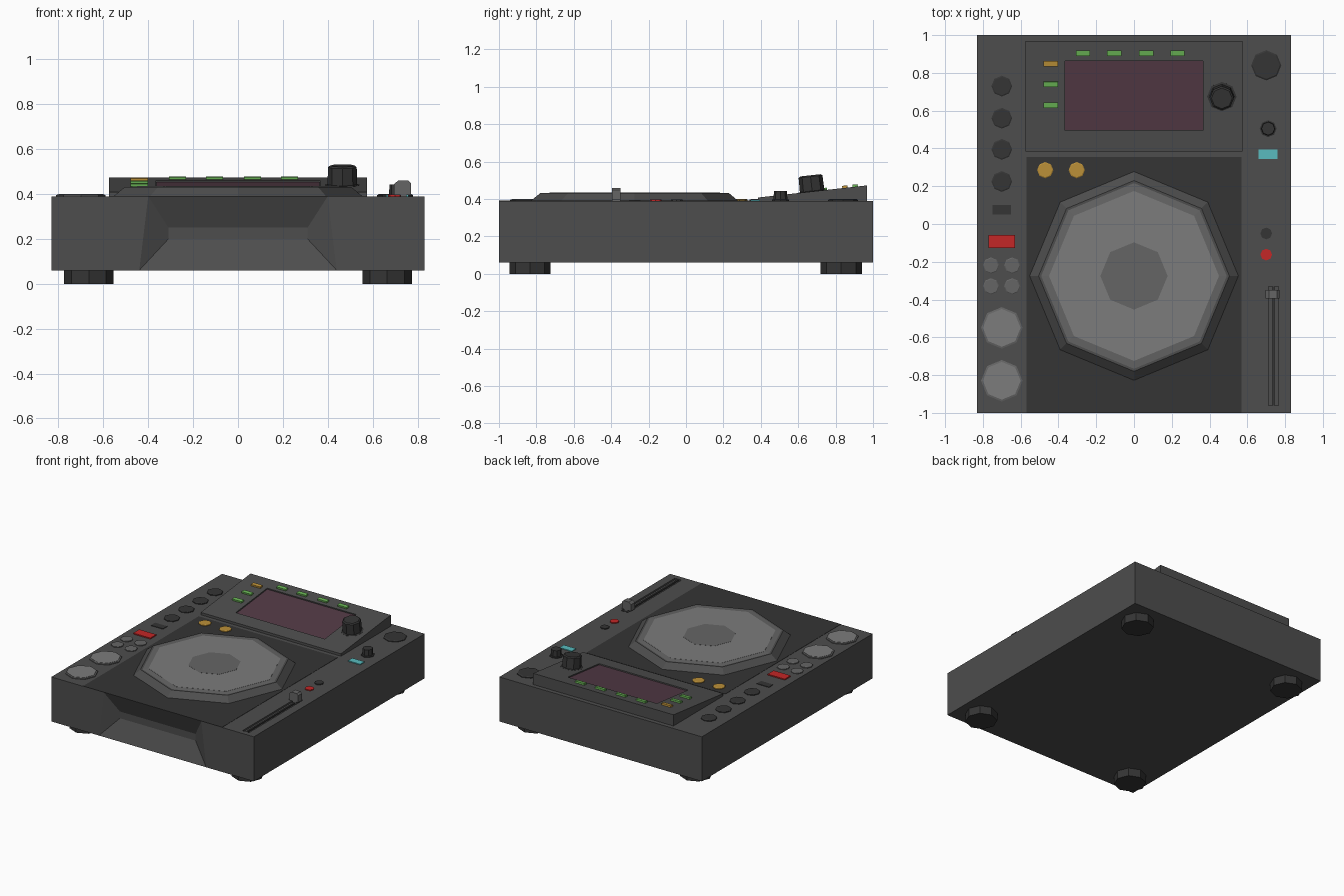
import bpy, bmesh, math
from mathutils import Matrix

if "Cube" in bpy.data.objects:
    bpy.data.objects.remove(bpy.data.objects["Cube"])

TOP = 0.39                      # deck height
SLOPE = 0.065 / 0.585           # tilt of the display unit
TILT = math.atan(SLOPE)


def display_z(y):
    return 0.408 + (y - 0.385) * SLOPE


def mat(name, r, g, b):
    m = bpy.data.materials.new(name)
    m.diffuse_color = (r, g, b, 1)
    m.use_nodes = True
    m.node_tree.nodes["Principled BSDF"].inputs["Base Color"].default_value = m.diffuse_color
    return m


BODY = mat("body_grey", 0.075, 0.075, 0.075)
DARK = mat("dark_grey", 0.035, 0.035, 0.035)
MID = mat("mid_grey", 0.13, 0.13, 0.13)
LIGHT = mat("light_grey", 0.2, 0.2, 0.2)
GREEN = mat("green", 0.14, 0.45, 0.09)
AMBER = mat("amber", 0.5, 0.28, 0.04)
RED = mat("red", 0.55, 0.02, 0.02)
CYAN = mat("cyan", 0.1, 0.5, 0.52)
SCREEN = mat("screen_purple", 0.085, 0.042, 0.06)


def finish(name, bm, material, loc=(0, 0, 0), tilt=0):
    bmesh.ops.recalc_face_normals(bm, faces=bm.faces)
    me = bpy.data.meshes.new(name)
    bm.to_mesh(me)
    bm.free()
    me.materials.append(material)
    ob = bpy.data.objects.new(name, me)
    ob.location = loc
    ob.rotation_euler = (tilt, 0, 0)
    bpy.context.collection.objects.link(ob)
    return ob


def box(name, material, loc, size, tilt=0):
    """Box standing on loc."""
    bm = bmesh.new()
    bmesh.ops.create_cube(bm, size=1, matrix=Matrix.Translation((0, 0, size[2] / 2))
                          @ Matrix.Diagonal((*size, 1)))
    return finish(name, bm, material, loc, tilt)


def lathe(name, material, loc, profile, tilt=0, n=8):
    """Faceted turned part from (radius, height) points."""
    bm = bmesh.new()
    rings = [[bm.verts.new((r * math.cos(math.tau * i / n), r * math.sin(math.tau * i / n), z))
              for i in range(n)] for r, z in profile]
    for a, b in zip(rings, rings[1:]):
        for i in range(n):
            j = (i + 1) % n
            bm.faces.new((a[i], a[j], b[j], b[i]))
    bm.faces.new(rings[0])
    bm.faces.new(rings[-1])
    return finish(name, bm, material, loc, tilt)


def prism(name, material, points, axis, lo, hi):
    """Extrude a 2D outline along x (points y,z) or along y (points x,z)."""
    bm = bmesh.new()
    at = (lambda p, t: (t, *p)) if axis == "x" else (lambda p, t: (p[0], t, p[1]))
    f = bm.faces.new([bm.verts.new(at(p, lo)) for p in points])
    ext = bmesh.ops.extrude_face_region(bm, geom=[f])
    for v in ext["geom"]:
        if isinstance(v, bmesh.types.BMVert):
            v.co["xy".index(axis)] = hi
    if len(bm.faces) == len(points) + 1:
        bm.faces.new([v for v in bm.verts if v.co["xy".index(axis)] == lo])
    return finish(name, bm, material)


def cut(ob, cutter):
    m = ob.modifiers.new("cut", "BOOLEAN")
    m.operation = "DIFFERENCE"
    m.solver = "EXACT"
    m.object = cutter
    cutter.hide_render = True
    cutter.hide_set(True)


# Body with a tapered recess in the front
bm = bmesh.new()
V = lambda x, y, z: bm.verts.new((x, y, z))
W, B = 0.83, 0.06
ft = [V(x, -1, TOP) for x in (-W, -0.4, 0.4, W)]
fb = [V(x, -1, B) for x in (-W, -0.44, 0.44, W)]
it = [V(x, -0.94, 0.25) for x in (-0.31, 0.31)]
ib = [V(x, -0.94, 0.2) for x in (-0.31, 0.31)]
bt = [V(x, 1, TOP) for x in (-W, W)]
bb = [V(x, 1, B) for x in (-W, W)]
for f in (ft + bt[::-1], fb + bb[::-1], bt + bb[::-1],
          [ft[0], fb[0], bb[0], bt[0]], [ft[3], fb[3], bb[1], bt[1]],
          [ft[0], ft[1], fb[1], fb[0]], [ft[2], ft[3], fb[3], fb[2]],
          [ft[1], ft[2], it[1], it[0]], [fb[1], fb[2], ib[1], ib[0]],
          [ft[1], it[0], ib[0], fb[1]], [ft[2], it[1], ib[1], fb[2]],
          it + ib[::-1]):
    bm.faces.new(f)
body = finish("body", bm, BODY)

# Feet
for x in (-0.665, 0.665):
    for y in (-0.835, 0.83):
        lathe("foot", DARK, (x, y, 0), [(0.11, 0), (0.11, B + 0.005)])

# Dark deck panel and jog wheel
box("deck_panel", DARK, (0, -0.3225, TOP - 0.001), (1.14, 1.355, 0.003))
lathe("jog_wheel_rim", BODY, (0, -0.275, TOP), [(0.555, 0), (0.505, 0.041)])
lathe("jog_wheel_bevel", MID, (0, -0.275, TOP + 0.04), [(0.505, 0), (0.45, 0.004)])
lathe("jog_wheel_plate", LIGHT, (0, -0.275, TOP + 0.04), [(0.45, 0), (0.45, 0.005)])
lathe("jog_wheel_centre", MID, (0, -0.275, TOP + 0.04), [(0.178, 0), (0.178, 0.006)])

# Tilted display unit with sunken screen
unit = prism("display_unit", BODY, [(0.385, TOP - 0.01), (0.385, display_z(0.385)),
             (0.968, display_z(0.968)), (0.968, TOP - 0.01)], "x", -0.575, 0.575)
cut(unit, box("screen_cutter", DARK, (0, 0.68, display_z(0.68) - 0.01), (0.73, 0.37, 0.06), TILT))
box("screen", SCREEN, (0, 0.68, display_z(0.68) - 0.012), (0.728, 0.368, 0.004), TILT)

# Display keys and selector knob
keys = [(x, 0.905, GREEN) for x in (-0.27, -0.105, 0.065, 0.23)]
keys += [(-0.44, 0.85, AMBER), (-0.44, 0.74, GREEN), (-0.44, 0.63, GREEN)]
for x, y, m in keys:
    box("display_key", m, (x, y, display_z(y) - 0.002), (0.076, 0.028, 0.014), TILT)
lathe("selector_knob", DARK, (0.465, 0.675, display_z(0.675) - 0.003),
      [(0.078, 0), (0.078, 0.004), (0.066, 0.006), (0.064, 0.083), (0.055, 0.09)], TILT)

# Left hand buttons
for y in (0.73, 0.56, 0.395, 0.225):
    lathe("round_button", DARK, (-0.7, y, TOP), [(0.055, -0.002), (0.055, 0.006), (0.048, 0.009)])
box("small_switch", DARK, (-0.7, 0.075, TOP - 0.002), (0.1, 0.05, 0.006))
box("red_key", RED, (-0.7, -0.092, TOP - 0.002), (0.14, 0.07, 0.01))
for x in (-0.757, -0.645):
    for y in (-0.22, -0.33):
        lathe("search_button", MID, (x, y, TOP), [(0.043, -0.002), (0.043, 0.006), (0.038, 0.009)])
for y in (-0.55, -0.83):
    lathe("transport_button_rim", MID, (-0.7, y, TOP), [(0.11, -0.002), (0.11, 0.006), (0.1, 0.008)])
    lathe("transport_button", LIGHT, (-0.7, y, TOP), [(0.1, 0), (0.1, 0.01)])

# Amber loop buttons
for x in (-0.47, -0.303):
    lathe("loop_button", AMBER, (x, 0.285, TOP), [(0.043, 0), (0.043, 0.007), (0.038, 0.01)])

# Right hand controls
lathe("large_dial", DARK, (0.7, 0.84, TOP), [(0.08, -0.002), (0.08, 0.005), (0.072, 0.01)])
lathe("small_knob", DARK, (0.71, 0.505, TOP),
      [(0.045, -0.002), (0.045, 0.006), (0.037, 0.008), (0.035, 0.052)])
box("cyan_key", CYAN, (0.71, 0.37, TOP - 0.002), (0.1, 0.05, 0.008))
lathe("tempo_button", DARK, (0.7, -0.05, TOP), [(0.031, -0.002), (0.031, 0.007)])
lathe("tempo_reset_button", RED, (0.7, -0.162, TOP), [(0.031, -0.002), (0.031, 0.007)])

# Pitch fader slot, rail and handle
cut(body, box("slot_cutter", DARK, (0.738, -0.647, TOP - 0.012), (0.054, 0.63, 0.05)))
box("fader_rail", DARK, (0.738, -0.647, TOP - 0.013), (0.012, 0.63, 0.01))
prism("fader_handle", MID, [(0.724, 0.375), (0.752, 0.375), (0.752, 0.396), (0.77, 0.396),
      (0.77, 0.448), (0.758, 0.46), (0.714, 0.46), (0.696, 0.445), (0.696, 0.396),
      (0.724, 0.396)], "y", -0.395, -0.35)
